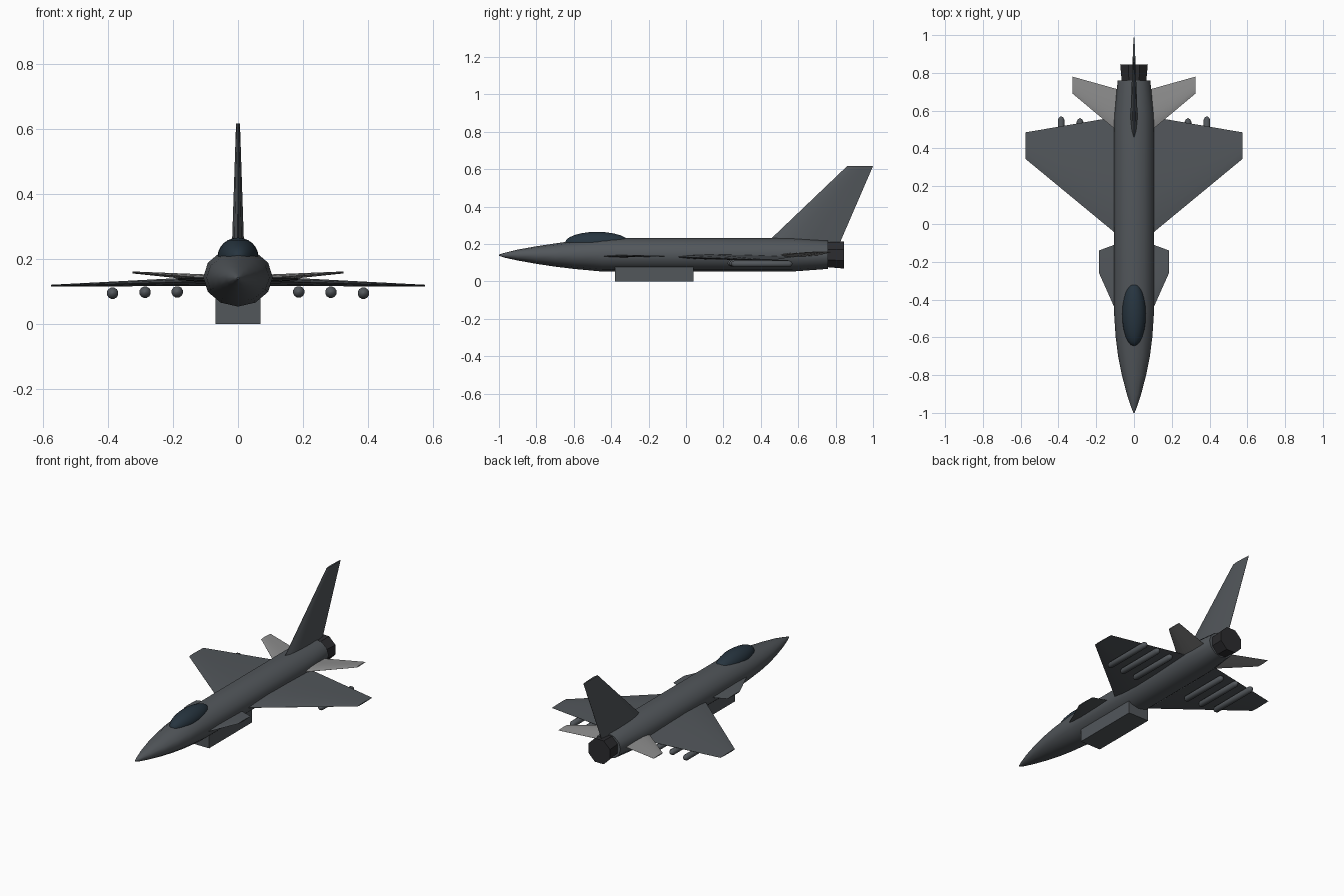
import bpy, bmesh, math
from mathutils import Vector

if "Cube" in bpy.data.objects:
    bpy.data.objects.remove(bpy.data.objects["Cube"])


def material(name, rgb):
    m = bpy.data.materials.new(name)
    m.diffuse_color = (*rgb, 1)
    m.use_nodes = True
    m.node_tree.nodes["Principled BSDF"].inputs["Base Color"].default_value = m.diffuse_color
    return m


BODY = material("body_grey", (0.085, 0.095, 0.105))
PALE = material("pale_grey", (0.27, 0.27, 0.27))
GLASS = material("canopy_tint", (0.02, 0.035, 0.05))
DARK = material("nozzle_dark", (0.025, 0.025, 0.028))


def loft(name, rings, mat, angle=40):
    """Skin a list of closed rings and cap both ends."""
    bm = bmesh.new()
    loops = [[bm.verts.new(p) for p in ring] for ring in rings]
    n = len(loops[0])
    for a, b in zip(loops, loops[1:]):
        for i in range(n):
            j = (i + 1) % n
            bm.faces.new((a[i], a[j], b[j], b[i]))
    bm.faces.new(loops[0])
    bm.faces.new(loops[-1])
    bmesh.ops.recalc_face_normals(bm, faces=bm.faces[:])
    mesh = bpy.data.meshes.new(name)
    bm.to_mesh(mesh)
    bm.free()
    ob = bpy.data.objects.new(name, mesh)
    bpy.context.collection.objects.link(ob)
    mesh.materials.append(mat)
    bpy.ops.object.select_all(action='DESELECT')
    ob.select_set(True)
    bpy.context.view_layer.objects.active = ob
    bpy.ops.object.shade_smooth_by_angle(angle=math.radians(angle))
    return ob


def ring(y, hw, hh, zc, n, x=0, turn=0.5):
    """Elliptical cross-section at station y."""
    return [(x + hw * math.cos(math.tau * (i + turn) / n), y,
             zc + hh * math.sin(math.tau * (i + turn) / n)) for i in range(n)]


# Chord fraction and relative thickness of the lens-shaped aerofoil
FOIL = [(0, 0.05), (0.1, 0.6), (0.3, 1), (0.6, 0.75), (1, 0.05)]


def surface(name, root, tip, mat, side=1, upright=False):
    """Tapered wing; each end is (span, height, y_front, y_back, half_thickness)."""
    rings = []
    for span, h, y0, y1, t in (root, tip):
        outline = [(f, k) for f, k in FOIL] + [(f, -k) for f, k in reversed(FOIL)]
        if upright:
            rings.append([(k * t, y0 + f * (y1 - y0), span) for f, k in outline])
        else:
            rings.append([(side * span, y0 + f * (y1 - y0), h + k * t) for f, k in outline])
    return loft(name, rings, mat, 30)


# Fuselage: y, half width, half height, centre height
STATIONS = [(-1, 0.003, 0.003, 0.14), (-0.97, 0.015, 0.013, 0.14),
            (-0.9, 0.038, 0.029, 0.141), (-0.8, 0.064, 0.047, 0.141),
            (-0.7, 0.084, 0.062, 0.141), (-0.6, 0.097, 0.075, 0.142),
            (-0.45, 0.107, 0.09, 0.143), (0.57, 0.107, 0.09, 0.143),
            (0.76, 0.086, 0.076, 0.143)]
loft("fuselage", [ring(*s, 12, turn=0) for s in STATIONS], BODY)

# Engine nozzle
loft("nozzle", [ring(0.73, 0.068, 0.07, 0.143, 8),
                ring(0.845, 0.079, 0.078, 0.141, 8)], DARK, 30)

# Canopy
bpy.ops.mesh.primitive_uv_sphere_add(segments=24, ring_count=12, location=(0, -0.475, 0.206))
canopy = bpy.context.object
canopy.name = "canopy"
canopy.scale = (0.063, 0.172, 0.059)
canopy.data.materials.append(GLASS)
bpy.ops.object.shade_smooth()

# Belly air intake
bpy.ops.mesh.primitive_cube_add(size=1, location=(0, -0.17, 0.05))
intake = bpy.context.object
intake.name = "belly_intake"
intake.scale = (0.138, 0.42, 0.1)
intake.data.materials.append(BODY)

# Tail fin
surface("tail_fin", (0.2, 0, 0.425, 0.82, 0.02), (0.617, 0, 0.862, 1.0, 0.006), BODY, upright=True)

# Paired surfaces and underwing stores
for side, label in ((1, "right"), (-1, "left")):
    surface(label + "_wing", (0.06, 0.132, -0.08, 0.573, 0.015),
            (0.575, 0.117, 0.345, 0.485, 0.003), BODY, side)
    surface(label + "_tailplane", (0.05, 0.138, 0.46, 0.703, 0.012),
            (0.325, 0.158, 0.69, 0.78, 0.003), PALE, side)
    surface(label + "_canard", (0.06, 0.134, -0.54, -0.094, 0.008),
            (0.185, 0.137, -0.26, -0.14, 0.003), BODY, side)
    for i, (x, z, back) in enumerate(((0.187, 0.098, 0.552), (0.286, 0.097, 0.56), (0.386, 0.094, 0.57))):
        front, r = back - 0.33, 0.018
        caps = [(0, 0.1), (0.006, 0.65), (0.018, 1)]
        shape = [(front + d, k) for d, k in caps] + [(back - d, k) for d, k in reversed(caps)]
        loft(f"{label}_missile_{i + 1}", [ring(y, r * k, r * k, z, 12, side * x) for y, k in shape], BODY, 60)
